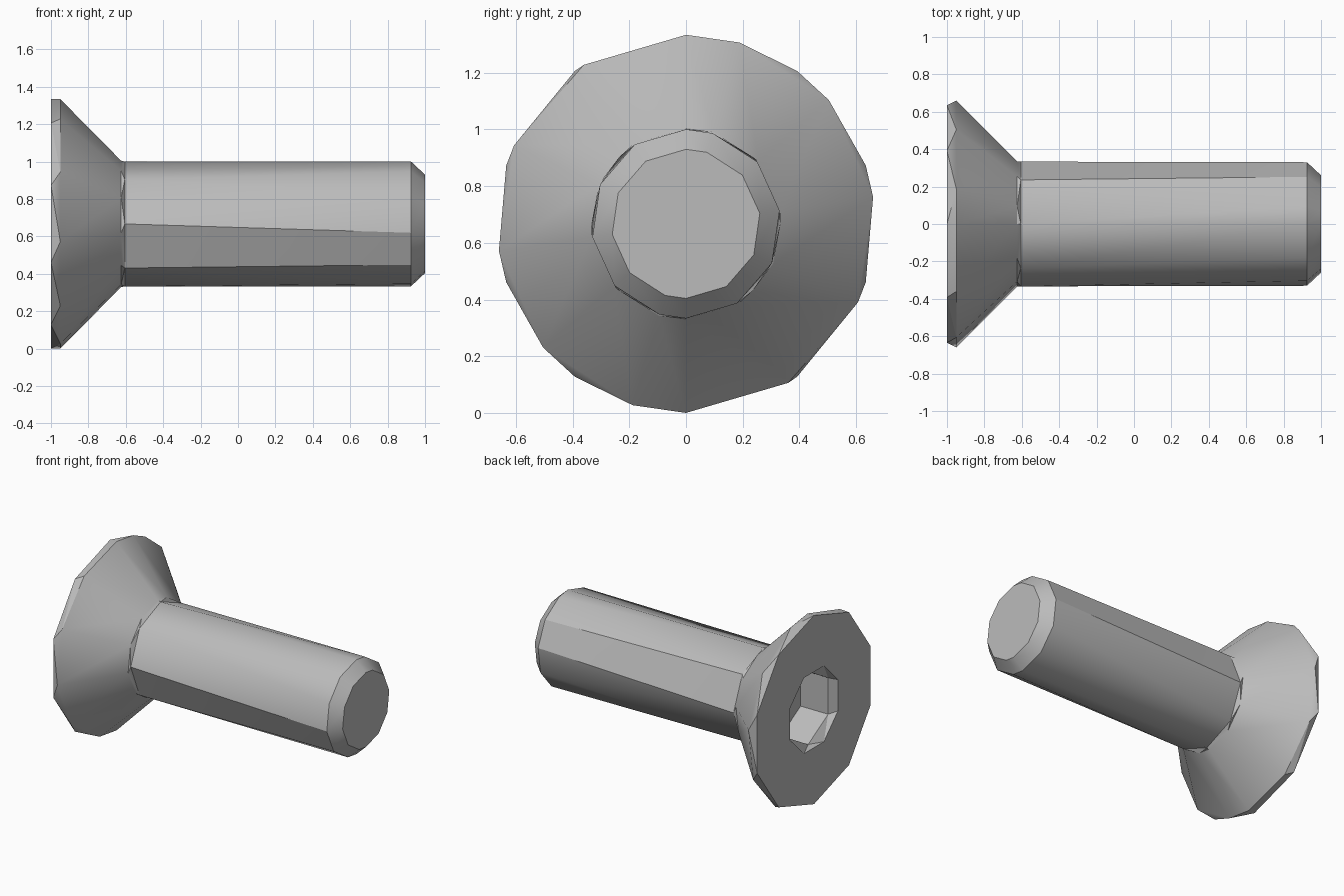
import bpy
import bmesh
from math import sin, cos, radians

cube = bpy.data.objects.get("Cube")
if cube:
    bpy.data.objects.remove(cube)

R = 0.667          # head radius, also the height of the axis
SHANK = R / 2


def regular(n, start=0.0):
    return [start + 360 * i / n for i in range(n)]


# Uneven spacing: two half turns, each one short step and five long ones
STEP = 360 / 11
HALF = [0] + [STEP * (k + 0.5) for k in range(5)]
TURNED = HALF + [a + 180 for a in HALF]

steel = bpy.data.materials.new("steel grey")
steel.use_nodes = True
steel.diffuse_color = (0.5, 0.5, 0.5, 1)
steel.node_tree.nodes["Principled BSDF"].inputs["Base Color"].default_value = (0.5, 0.5, 0.5, 1)


def make_ring(bm, x, radius, angles):
    verts = [bm.verts.new((x, radius * sin(radians(a)), R + radius * cos(radians(a))))
             for a in angles]
    return verts, angles


def bridge(bm, ring_a, ring_b):
    """Join two rings that may have different numbers of corners."""
    (va, aa), (vb, ab) = ring_a, ring_b
    na, nb = len(va), len(vb)
    next_a = aa[1:] + [aa[0] + 360]
    next_b = ab[1:] + [ab[0] + 360]
    i = j = 0
    while i < na or j < nb:
        p, q = va[i % na], vb[j % nb]
        p2, q2 = va[(i + 1) % na], vb[(j + 1) % nb]
        ta = next_a[i] if i < na else 999
        tb = next_b[j] if j < nb else 999
        if abs(ta - tb) < 0.01:
            bm.faces.new((p, p2, q2, q))
            i, j = i + 1, j + 1
        elif ta < tb:
            bm.faces.new((p, p2, q))
            i += 1
        else:
            bm.faces.new((p, q2, q))
            j += 1


# Rings from the socket floor, out round the head, to the shank tip
RINGS = [
    (-0.74, 0.257, regular(6)),        # socket floor
    (-0.955, 0.257, regular(6)),       # socket wall top
    (-1.0, 0.29, regular(8, 22.5)),    # socket mouth
    (-1.0, R, regular(10)),            # head face rim
    (-0.95, R, TURNED),                # head back rim
    (-0.625, 0.338, TURNED),           # neck
    (-0.605, SHANK, regular(8)),       # shank start
    (0.925, SHANK, TURNED),            # shank end
    (1.0, 0.263, TURNED),              # chamfered tip
]

bm = bmesh.new()
rings = [make_ring(bm, *r) for r in RINGS]
for first, second in zip(rings, rings[1:]):
    bridge(bm, first, second)
for verts, _ in (rings[0], rings[-1]):
    bm.faces.new(verts)
bmesh.ops.recalc_face_normals(bm, faces=bm.faces[:])

mesh = bpy.data.meshes.new("countersunk_screw")
bm.to_mesh(mesh)
bm.free()
mesh.materials.append(steel)
screw = bpy.data.objects.new("countersunk_screw", mesh)
bpy.context.collection.objects.link(screw)

# Smooth the gentle edges, keep the hard ones
bpy.ops.object.select_all(action='DESELECT')
screw.select_set(True)
bpy.context.view_layer.objects.active = screw
bpy.ops.object.shade_smooth_by_angle(angle=radians(30))
